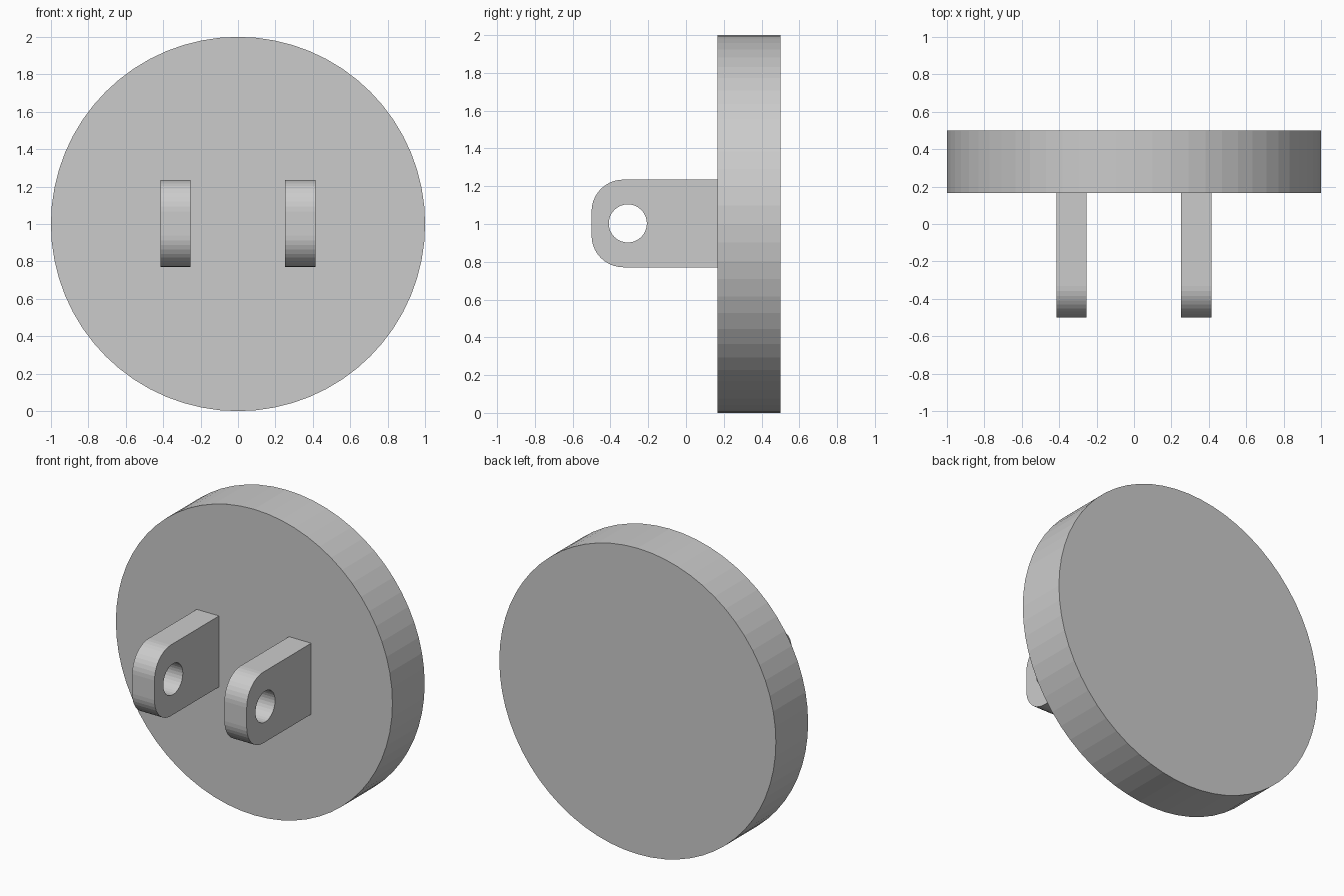
import bpy, bmesh
from math import sin, cos, pi, radians
from mathutils import Matrix

if "Cube" in bpy.data.objects:
    bpy.data.objects.remove(bpy.data.objects["Cube"])

CZ = 1.0            # height of the disc centre
FACE_Y = 1 / 6      # front face of the disc


def finish(bm, name):
    bmesh.ops.recalc_face_normals(bm, faces=bm.faces)
    mesh = bpy.data.meshes.new(name)
    bm.to_mesh(mesh)
    bm.free()
    obj = bpy.data.objects.new(name, mesh)
    bpy.context.collection.objects.link(obj)
    return obj


def arc(cy, cz, r, start, end, steps):
    return [(cy + r * cos(start + (end - start) * i / steps),
             cz + r * sin(start + (end - start) * i / steps)) for i in range(steps + 1)]


def add_loop(bm, x, points):
    verts = [bm.verts.new((x, y, z)) for y, z in points]
    return [bm.edges.new((v, verts[(i + 1) % len(verts)])) for i, v in enumerate(verts)]


# Round base disc, axis along y
bm = bmesh.new()
bmesh.ops.create_cone(
    bm, cap_ends=True, segments=64, radius1=1, radius2=1, depth=0.5 - FACE_Y,
    matrix=Matrix.Translation((0, (0.5 + FACE_Y) / 2, CZ)) @ Matrix.Rotation(radians(90), 4, 'X'))
finish(bm, "base_disc")


# Rounded lug with a pin hole, extruded along x from its side profile
def lug(name, x0, x1):
    tip, half, r, mid = -0.5, 0.232, 0.168, CZ + 0.003
    outline = [(FACE_Y, mid + half)]
    outline += arc(tip + r, mid + half - r, r, pi / 2, pi, 10)
    outline += arc(tip + r, mid - half + r, r, pi, 1.5 * pi, 10)
    outline += [(FACE_Y, mid - half)]
    hole = arc(-0.308, mid, 0.101, 0, 2 * pi, 32)[:-1]
    bm = bmesh.new()
    edges = add_loop(bm, x0, outline) + add_loop(bm, x0, hole)
    bmesh.ops.triangle_fill(bm, use_beauty=True, use_dissolve=False, edges=edges)
    ext = bmesh.ops.extrude_face_region(bm, geom=bm.faces[:], use_keep_orig=True)
    moved = [g for g in ext["geom"] if isinstance(g, bmesh.types.BMVert)]
    bmesh.ops.translate(bm, verts=moved, vec=(x1 - x0, 0, 0))
    return finish(bm, name)


lug("left_lug", -0.415, -0.254)
lug("right_lug", 0.252, 0.413)
